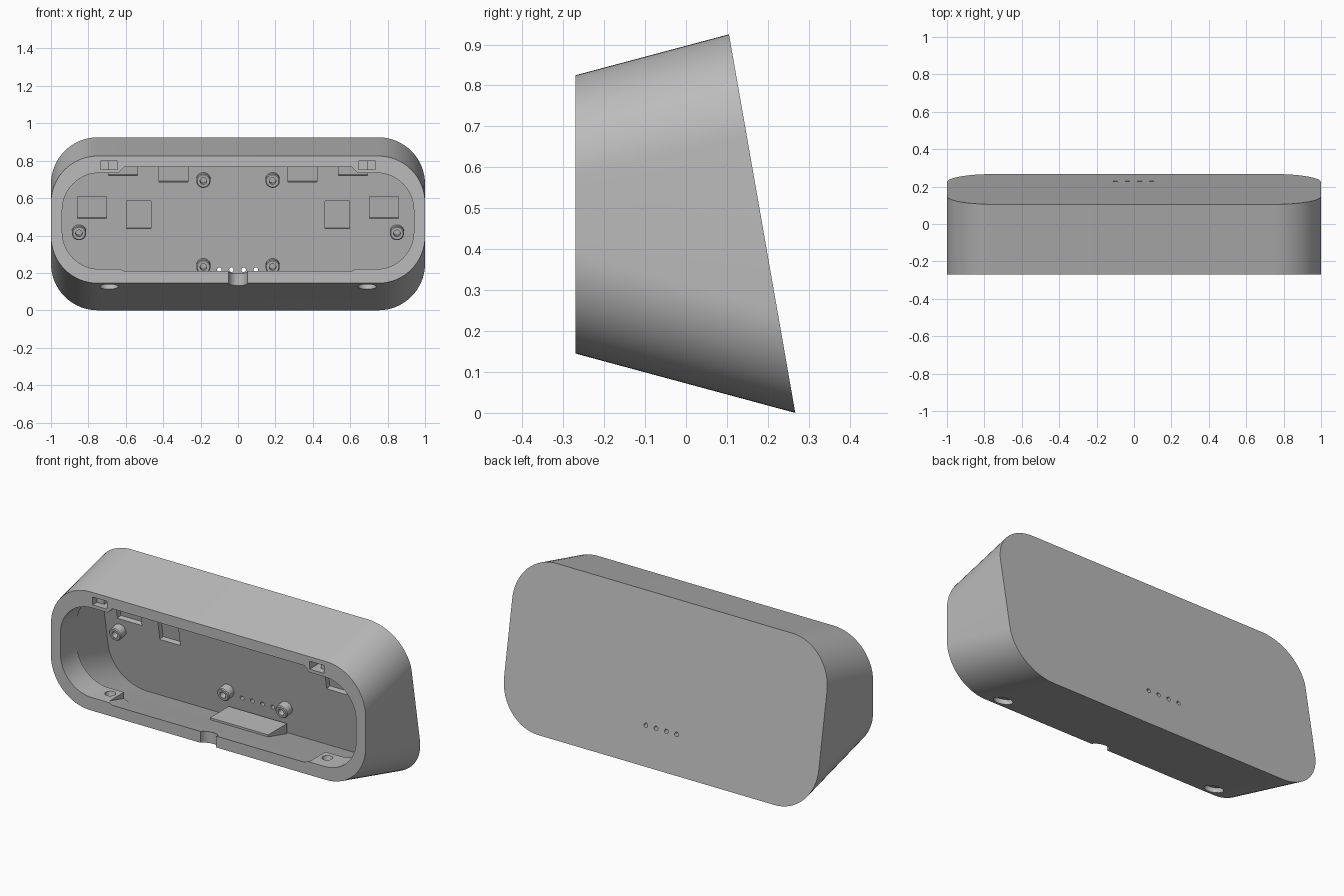
import bpy, bmesh, math
from mathutils import Matrix, Vector

if "Cube" in bpy.data.objects:
    bpy.data.objects.remove(bpy.data.objects["Cube"], do_unlink=True)

grey = bpy.data.materials.new("warm_grey_plastic")
grey.use_nodes = True
grey.diffuse_color = (0.5, 0.5, 0.5, 1)
grey.node_tree.nodes["Principled BSDF"].inputs["Base Color"].default_value = (0.5, 0.5, 0.5, 1)

# The back wall leans: its slope and the thickness of the wall
LEAN = 0.162 / 0.925
WALL = 0.05
FRONT = -0.27
tilt = math.atan(LEAN)


def back_y(z):
    return 0.267 - LEAN * z


def finish(name, bm):
    bmesh.ops.recalc_face_normals(bm, faces=bm.faces)
    mesh = bpy.data.meshes.new(name)
    bm.to_mesh(mesh)
    bm.free()
    obj = bpy.data.objects.new(name, mesh)
    bpy.context.collection.objects.link(obj)
    mesh.materials.append(grey)
    return obj


def rounded_ring(half, low, high, radius, y_at, steps=16):
    """Rounded rectangle in x and z, with y given as a function of z."""
    points = []
    for sx, sz, start in ((1, 1, 0), (-1, 1, 90), (-1, -1, 180), (1, -1, 270)):
        cx = sx * (half - radius)
        cz = high - radius if sz > 0 else low + radius
        for i in range(steps + 1):
            a = math.radians(start + 90 * i / steps)
            z = cz + radius * math.sin(a)
            points.append((cx + radius * math.cos(a), y_at(z), z))
    return points


def loft(name, rings):
    bm = bmesh.new()
    loops = [[bm.verts.new(p) for p in ring] for ring in rings]
    for a, b in zip(loops, loops[1:]):
        for i in range(len(a)):
            j = (i + 1) % len(a)
            bm.faces.new((a[i], a[j], b[j], b[i]))
    bm.faces.new(loops[0])
    bm.faces.new(loops[-1])
    return finish(name, bm)


def box(name, size, centre, angle=0.0):
    bm = bmesh.new()
    m = Matrix.Translation(centre) @ Matrix.Rotation(angle, 4, "X") @ Matrix.Diagonal((*size, 1))
    bmesh.ops.create_cube(bm, size=1, matrix=m)
    return finish(name, bm)


def rod(name, radius, length, centre, angle):
    bm = bmesh.new()
    m = Matrix.Translation(centre) @ Matrix.Rotation(angle, 4, "X")
    bmesh.ops.create_cone(bm, cap_ends=True, segments=32, radius1=radius,
                          radius2=radius, depth=length, matrix=m)
    return finish(name, bm)


def combine(target, tool, operation="DIFFERENCE"):
    mod = target.modifiers.new("cut", "BOOLEAN")
    mod.operation = operation
    mod.solver = "EXACT"
    mod.object = tool
    bpy.context.view_layer.objects.active = target
    bpy.ops.object.modifier_apply(modifier=mod.name)
    bpy.data.objects.remove(tool, do_unlink=True)


def smooth(obj):
    bpy.ops.object.select_all(action="DESELECT")
    obj.select_set(True)
    bpy.context.view_layer.objects.active = obj
    bpy.ops.object.shade_smooth_by_angle(angle=math.radians(25))


# Outer shell, growing from the front rim to the leaning back
shell = loft("housing_shell", [
    rounded_ring(1, 0.145, 0.825, 0.25, lambda z: FRONT),
    rounded_ring(1, 0, 0.925, 0.25, back_y)])

# Main cavity behind the rim
combine(shell, loft("cavity_cutter", [
    rounded_ring(0.94, 0.17, 0.805, 0.22, lambda z: -0.12),
    rounded_ring(0.94, 0.082, 0.855, 0.22, lambda z: back_y(z) - WALL)]))
# Rim opening, which leaves flat pads in the corners
combine(shell, loft("opening_cutter", [
    rounded_ring(0.94, 0.22, 0.735, 0.2, lambda z: -0.35),
    rounded_ring(0.94, 0.22, 0.735, 0.2, lambda z: -0.1)]))
# Taller middle of the opening, with sloping floor and ceiling
combine(shell, loft("middle_cutter", [
    [(s * w, y, z) for s, w, z in ((1, 0.64, low + 0.015), (1, 0.61, low), (-1, 0.61, low),
                                   (-1, 0.64, low + 0.015), (-1, 0.64, high - 0.03),
                                   (-1, 0.61, high), (1, 0.61, high), (1, 0.64, high - 0.03))]
    for y, low, high in ((-0.3, 0.218, 0.757), (-0.05, 0.151, 0.823))]))

# Cable notch in the lower rim
combine(shell, rod("notch_cutter", 0.05, 0.2, (0, FRONT, 0.16), 0))

# Indicator holes through the back
for i in range(4):
    combine(shell, rod("pin_hole_cutter", 0.012, 0.3, (-0.1 + 0.065 * i, 0.2, 0.217), math.pi / 2))

# Recesses in the inner back wall: centre x, bottom, top, width
RECESSES = ((0.345, 0.685, 0.80, 0.155), (0.615, 0.72, 0.80, 0.155),
            (0.78, 0.49, 0.61, 0.155), (0.53, 0.435, 0.585, 0.13))
for side in (-1, 1):
    for x, low, high, width in RECESSES:
        z = (low + high) / 2
        combine(shell, box("recess_cutter", (width, 0.06, high - low),
                           (side * x, back_y(z) - WALL, z), tilt))
    # Latch slots in the upper rim, half of each deeper
    combine(shell, box("slot_cutter", (0.09, 0.08, 0.045), (side * 0.69, FRONT, 0.776)))
    combine(shell, box("slot_cutter", (0.045, 0.16, 0.045), (side * 0.667, FRONT, 0.776)))
    # Countersunk screw holes through the bottom
    slope = math.atan(0.27)
    axis = Vector((0, math.sin(slope), math.cos(slope)))
    centre = Vector((side * 0.69, -0.2, 0.126))
    combine(shell, rod("screw_head_cutter", 0.05, 0.05, centre, -slope))
    combine(shell, rod("screw_hole_cutter", 0.028, 0.3, centre + axis * 0.05, -slope))
smooth(shell)

# Level pad on the cavity floor
box("floor_pad", (0.37, 0.17, 0.06), (0, 0.095, 0.116))

# Screw bosses standing on the inner back wall
normal = Vector((0, -math.cos(tilt), -math.sin(tilt)))
up = Vector((0, -math.sin(tilt), math.cos(tilt)))
for label, x, z in (("upper", 0.185, 0.70), ("lower", 0.185, 0.24), ("outer", 0.85, 0.42)):
    for side, hand in ((-1, "right"), (1, "left")):
        base = Vector((side * x, back_y(z) - WALL, z))
        rings = []
        for radius, height in ((0.038, -0.005), (0.038, 0.045), (0.033, 0.05),
                               (0.018, 0.05), (0.018, 0.005)):
            rings.append([base + normal * height + radius *
                          (math.cos(a) * Vector((1, 0, 0)) + math.sin(a) * up)
                          for a in (math.tau * i / 32 for i in range(32))])
        smooth(loft(f"{label}_{hand}_boss", rings))
